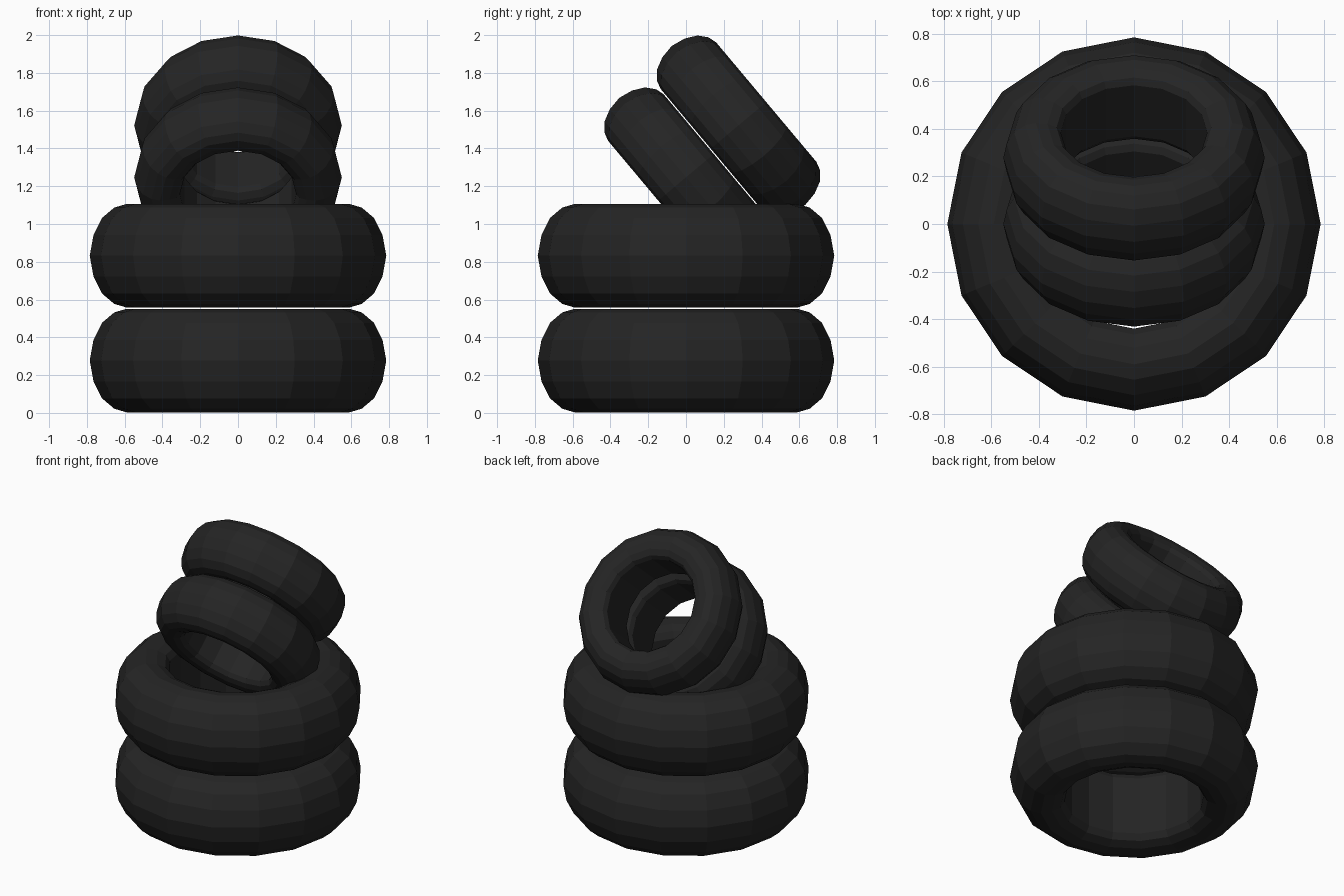
import bpy, bmesh, math
from mathutils import Matrix, Vector

default = bpy.data.objects.get("Cube")
if default:
    bpy.data.objects.remove(default, do_unlink=True)

# Single dark rubber colour
rubber = bpy.data.materials.new("black_rubber")
rubber.use_nodes = True
colour = (0.018, 0.018, 0.018, 1)
rubber.diffuse_color = colour
bsdf = rubber.node_tree.nodes["Principled BSDF"]
bsdf.inputs["Base Color"].default_value = colour
bsdf.inputs["Roughness"].default_value = 0.9

SIDES = 16
# Upper half of the tyre section as (radius, height), from hole wall to tread
HALF = [(0.44, 0.2), (0.465, 0.24), (0.52, 0.265), (0.59, 0.274),
        (0.655, 0.255), (0.72, 0.2), (0.765, 0.11)]
SECTION = HALF + [(0.785, 0)] + [(r, -h) for r, h in reversed(HALF)]


def tyre(name, location, scale=1.0, tilt=0.0):
    """Spin the closed section around z, then scale, tilt and place it."""
    bm = bmesh.new()
    verts = [bm.verts.new((r, 0, h)) for r, h in SECTION]
    edges = [bm.edges.new((v, verts[i - 1])) for i, v in enumerate(verts)]
    bmesh.ops.spin(bm, geom=verts + edges, cent=(0, 0, 0), axis=(0, 0, 1),
                   angle=math.tau, steps=SIDES, use_merge=True)
    bmesh.ops.remove_doubles(bm, verts=bm.verts, dist=0.0005)
    bmesh.ops.recalc_face_normals(bm, faces=bm.faces)
    bm.transform(Matrix.Translation(Vector(location))
                 @ Matrix.Rotation(tilt, 4, 'X') @ Matrix.Scale(scale, 4))
    mesh = bpy.data.meshes.new(name)
    bm.to_mesh(mesh)
    bm.free()
    mesh.materials.append(rubber)
    obj = bpy.data.objects.new(name, mesh)
    bpy.context.scene.collection.objects.link(obj)
    return obj


# Two large tyres lying flat
tyre("large_tyre_bottom", (0, 0, 0.277))
tyre("large_tyre_top", (0, 0, 0.832))

# Two small tyres leaning together on the stack
LEAN = math.radians(-50)
tyre("small_tyre_front", (0, 0, 1.247), 0.7, LEAN)
tyre("small_tyre_back", (0, 0.278, 1.522), 0.7, LEAN)
